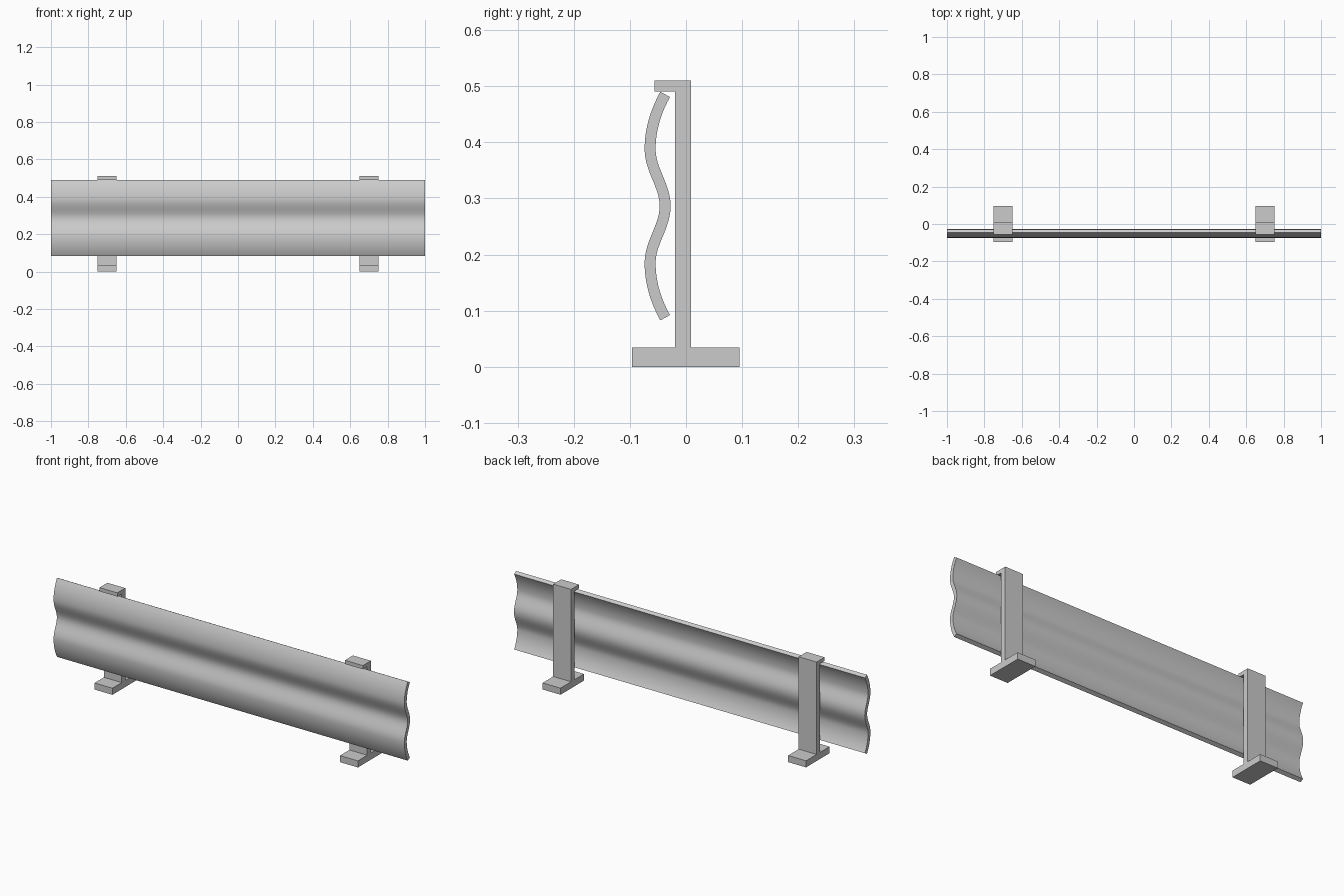
import bpy, bmesh, math

if "Cube" in bpy.data.objects:
    bpy.data.objects.remove(bpy.data.objects["Cube"])


def extrude_profile(name, profile, x0, x1):
    """Sweep a closed (y, z) outline from x0 to x1."""
    bm = bmesh.new()
    a = [bm.verts.new((x0, y, z)) for y, z in profile]
    b = [bm.verts.new((x1, y, z)) for y, z in profile]
    n = len(profile)
    for i in range(n):
        j = (i + 1) % n
        bm.faces.new((a[i], a[j], b[j], b[i]))
    bm.faces.new(a)
    bm.faces.new(b[::-1])
    bmesh.ops.recalc_face_normals(bm, faces=bm.faces[:])
    mesh = bpy.data.meshes.new(name)
    bm.to_mesh(mesh)
    bm.free()
    obj = bpy.data.objects.new(name, mesh)
    bpy.context.collection.objects.link(obj)
    return obj


# Rail centreline: upper half, bulging crest then valley, mirrored below
MID_Z, CREST_Z, END_Z = 0.2865, 0.1015, 0.199
CREST_Y, VALLEY_Y, HALF_T = -0.064, -0.0372, 0.0098


def rail_y(h):
    """Return y and slope dy/dh at signed height h from the rail middle."""
    s, h = math.copysign(1, h), abs(h)
    depth = VALLEY_Y - CREST_Y
    if h < CREST_Z:
        t = math.pi * h / CREST_Z
        return (CREST_Y + depth * (1 + math.cos(t)) / 2,
                -s * depth * math.sin(t) / 2 * math.pi / CREST_Z)
    span = END_Z - CREST_Z
    t = (h - CREST_Z) / span
    return CREST_Y + depth * t * t, s * 2 * depth * t / span


front, back = [], []
STEPS = 48
for i in range(STEPS + 1):
    h = END_Z * (2 * i / STEPS - 1)
    y, slope = rail_y(h)
    length = math.hypot(1, slope)
    ny, nz = HALF_T / length, -slope * HALF_T / length
    front.append((y - ny, MID_Z + h - nz))
    back.append((y + ny, MID_Z + h + nz))

rail = extrude_profile("guard_rail", front + back[::-1], -1, 1)
bpy.context.view_layer.objects.active = rail
rail.select_set(True)
bpy.ops.object.shade_smooth_by_angle(angle=math.radians(30))

# Support posts: base foot, upright and top lip in one outline
post = [(-0.096, 0), (0.095, 0), (0.095, 0.034), (0.009, 0.034),
        (0.009, 0.51), (-0.056, 0.51), (-0.056, 0.491), (-0.02, 0.491),
        (-0.02, 0.034), (-0.096, 0.034)]
for side, x in (("left", -0.7), ("right", 0.7)):
    extrude_profile("post_" + side, post, x - 0.051, x + 0.051)
